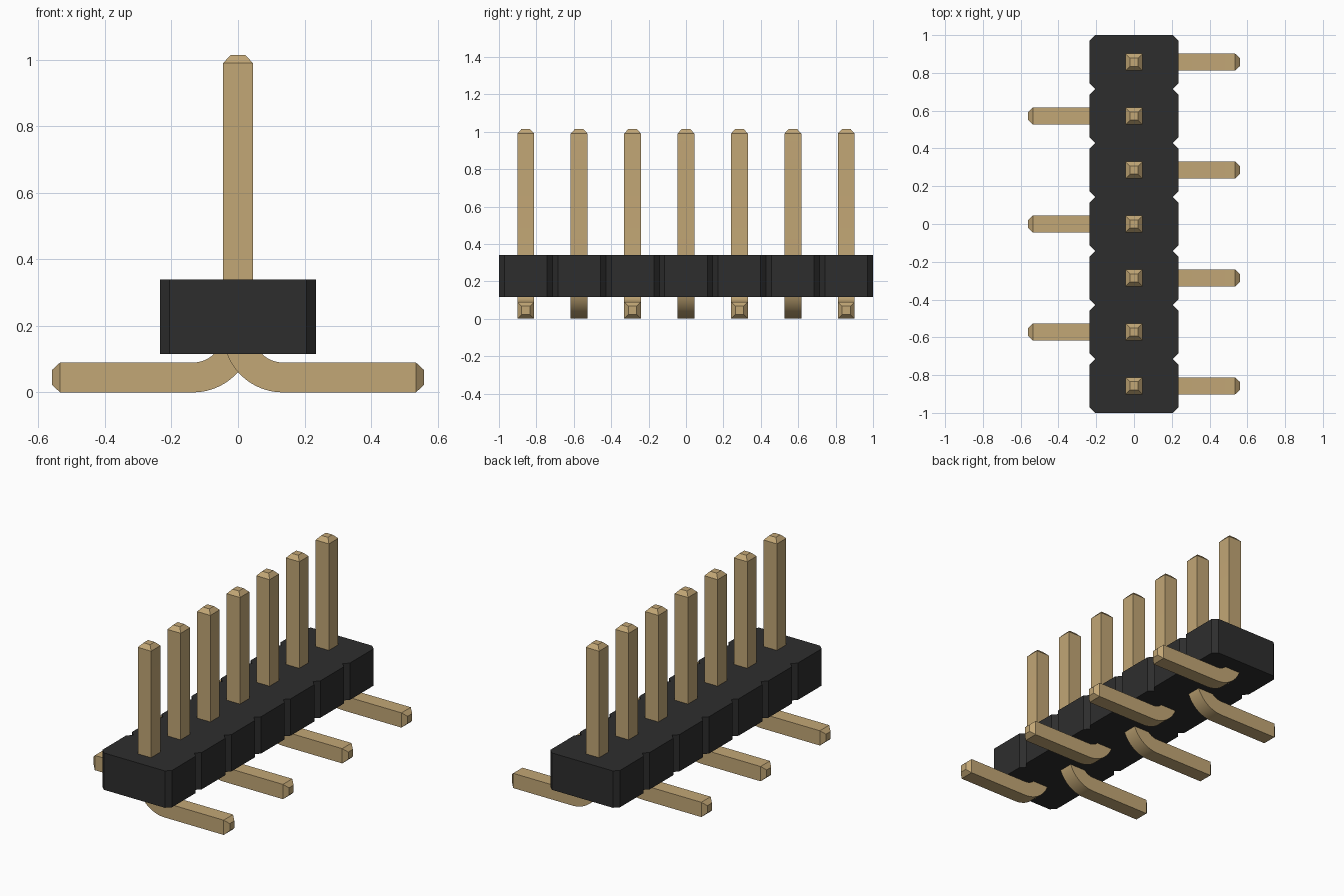
import bpy, bmesh, math
from mathutils import Vector

cube = bpy.data.objects.get("Cube")
if cube:
    bpy.data.objects.remove(cube, do_unlink=True)

COUNT = 7
PITCH = 2 / COUNT


def material(name, rgb, rough):
    m = bpy.data.materials.new(name)
    m.use_nodes = True
    m.diffuse_color = (*rgb, 1)
    bsdf = m.node_tree.nodes["Principled BSDF"]
    bsdf.inputs["Base Color"].default_value = (*rgb, 1)
    bsdf.inputs["Roughness"].default_value = rough
    return m


black = material("black plastic", (0.027, 0.027, 0.027), 0.6)
gold = material("gold metal", (0.54, 0.385, 0.18), 0.5)


def finish(bm, name, mat):
    bmesh.ops.recalc_face_normals(bm, faces=bm.faces)
    mesh = bpy.data.meshes.new(name)
    bm.to_mesh(mesh)
    bm.free()
    mesh.materials.append(mat)
    obj = bpy.data.objects.new(name, mesh)
    bpy.context.collection.objects.link(obj)
    return obj


# Housing: a row of chamfered cells extruded as one block
def housing(half_width=0.235, chamfer=0.029, bottom=0.115, top=0.34):
    side = []
    for i in range(COUNT):
        y0, y1 = -1 + i * PITCH, -1 + (i + 1) * PITCH
        side += [(half_width - chamfer, y0), (half_width, y0 + chamfer),
                 (half_width, y1 - chamfer)]
    side.append((half_width - chamfer, 1))
    outline = side + [(-x, y) for x, y in reversed(side)]
    bm = bmesh.new()
    base = bm.faces.new([bm.verts.new((x, y, bottom)) for x, y in outline])
    grown = bmesh.ops.extrude_face_region(bm, geom=[base], use_keep_orig=True)
    verts = [g for g in grown["geom"] if isinstance(g, bmesh.types.BMVert)]
    bmesh.ops.translate(bm, verts=verts, vec=(0, 0, top - bottom))
    return finish(bm, "housing", black)


# Pin: a square section swept up the post, round the bend and along the foot
def pin(index, y, direction, half=0.045, tip=0.022, steps=14):
    radius = 0.135
    sections = [(0, 1.015, 0, tip), (0, 0.99, 0, half)]
    for k in range(steps + 1):
        a = math.pi / 2 * k / steps
        sections.append((radius * (1 - math.cos(a)),
                         half + radius * (1 - math.sin(a)), a, half))
    sections += [(0.535, half, math.pi / 2, half),
                 (0.56, half, math.pi / 2, tip)]
    bm = bmesh.new()
    rings = []
    for x, z, a, h in sections:
        centre = Vector((x * direction, y, z))
        across = Vector((math.cos(a) * direction, 0, math.sin(a))) * h
        depth = Vector((0, h, 0))
        rings.append([bm.verts.new(centre + across * s + depth * t)
                      for s, t in ((1, 1), (-1, 1), (-1, -1), (1, -1))])
    for r, q in zip(rings, rings[1:]):
        for j in range(4):
            n = (j + 1) % 4
            bm.faces.new((r[j], r[n], q[n], q[j]))
    bm.faces.new(rings[0])
    bm.faces.new(rings[-1])
    return finish(bm, f"pin_{index + 1}", gold)


housing()

# Feet alternate left and right along the row
pins = [pin(i, -1 + (i + 0.5) * PITCH, 1 if i % 2 == 0 else -1)
        for i in range(COUNT)]

bpy.ops.object.select_all(action="DESELECT")
for p in pins:
    p.select_set(True)
bpy.context.view_layer.objects.active = pins[0]
bpy.ops.object.shade_smooth_by_angle(angle=math.radians(20))
